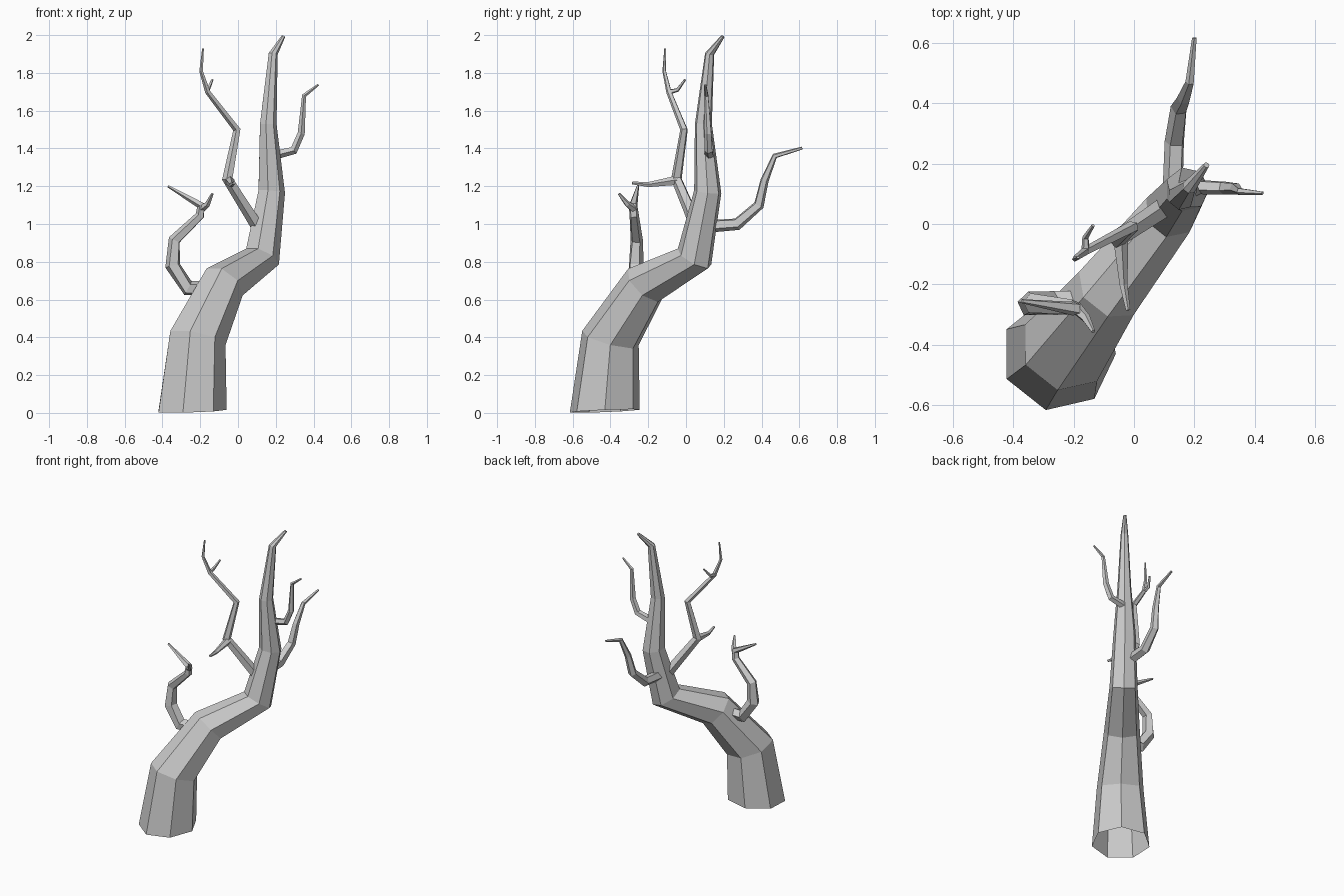
import bpy, bmesh
from math import sin, cos, radians, tau
from mathutils import Vector


def loft(name, rings, cap_start=True):
    """Skin a list of equal-sized vertex rings with flat quads."""
    bm = bmesh.new()
    loops = [[bm.verts.new(p) for p in ring] for ring in rings]
    n = len(loops[0])
    for a, b in zip(loops, loops[1:]):
        for i in range(n):
            j = (i + 1) % n
            bm.faces.new((a[i], a[j], b[j], b[i]))
    bm.faces.new(loops[-1])
    if cap_start:
        bm.faces.new(loops[0][::-1])
    bm.normal_update()
    mesh = bpy.data.meshes.new(name)
    bm.to_mesh(mesh)
    bm.free()
    obj = bpy.data.objects.new(name, mesh)
    bpy.context.collection.objects.link(obj)
    return obj


def ring(c, u, v, ra, rb, n):
    return [c + u * (ra * cos(tau * i / n)) + v * (rb * sin(tau * i / n)) for i in range(n)]


def branch(name, points, n=5):
    """Tapered tube through (x, y, z, radius) points, mitred at each bend."""
    pts = [Vector(p[:3]) for p in points]
    dirs = [(b - a).normalized() for a, b in zip(pts, pts[1:])]
    tans = [dirs[0]] + [(a + b).normalized() for a, b in zip(dirs, dirs[1:])] + [dirs[-1]]
    u = tans[0].orthogonal().normalized()
    rings = []
    for p, t, src in zip(pts, tans, points):
        u = (u - t * u.dot(t)).normalized()
        rings.append(ring(p, u, t.cross(u), src[3], src[3], n))
    return loft(name, rings)


# Trunk: seven-sided, leaning along one diagonal, open at the base
# x, y, z, radius along the lean, radius across it, ring tilt
AZ = radians(51.6)
trunk = [
    (-0.25, -0.43, 0.01, 0.19, 0.19, -3),
    (-0.22, -0.40, 0.39, 0.16, 0.155, 18),
    (-0.08, -0.215, 0.68, 0.125, 0.118, 48),
    (0.125, 0.045, 0.82, 0.105, 0.093, 32),
    (0.175, 0.115, 1.17, 0.074, 0.074, 8),
    (0.158, 0.092, 1.53, 0.046, 0.046, 0),
    (0.185, 0.125, 1.90, 0.025, 0.025, 15),
    (0.24, 0.195, 1.993, 0.01, 0.01, 35),
]
rings = []
for x, y, z, ra, rb, tilt in trunk:
    t = radians(tilt)
    u = Vector((cos(AZ) * cos(t), sin(AZ) * cos(t), -sin(t)))
    v = Vector((-sin(AZ), cos(AZ), 0))
    rings.append(ring(Vector((x, y, z)), u, v, ra, rb, 7))
loft("trunk", rings, cap_start=False)

# Low left branch with its forked end
branch("low_branch", [(-0.19, -0.26, 0.66, 0.04), (-0.265, -0.265, 0.66, 0.043),
                      (-0.345, -0.265, 0.78, 0.042), (-0.335, -0.262, 0.915, 0.034),
                      (-0.20, -0.275, 1.045, 0.026), (-0.195, -0.28, 1.10, 0.024),
                      (-0.37, -0.255, 1.20, 0.007)])
branch("low_branch_twig", [(-0.195, -0.275, 1.08, 0.022), (-0.16, -0.31, 1.105, 0.016),
                           (-0.135, -0.355, 1.16, 0.007)])

# Middle branch with two twigs
branch("middle_branch", [(0.11, 0.06, 0.98, 0.036), (-0.055, -0.05, 1.24, 0.03),
                         (-0.005, -0.01, 1.50, 0.021), (-0.16, -0.09, 1.70, 0.015),
                         (-0.195, -0.115, 1.81, 0.010), (-0.185, -0.11, 1.93, 0.005)])
branch("middle_twig_lower", [(-0.045, -0.05, 1.23, 0.026), (-0.035, -0.20, 1.208, 0.014),
                             (-0.02, -0.285, 1.217, 0.008)])
branch("middle_twig_upper", [(-0.16, -0.085, 1.70, 0.014), (-0.16, -0.045, 1.71, 0.011),
                             (-0.135, -0.005, 1.765, 0.006)])

# Right branch
branch("right_branch", [(0.17, 0.125, 1.36, 0.026), (0.295, 0.12, 1.39, 0.023),
                        (0.335, 0.118, 1.48, 0.02), (0.35, 0.108, 1.68, 0.012),
                        (0.425, 0.102, 1.737, 0.006)])

# Back branch
branch("back_branch", [(0.13, 0.13, 0.99, 0.035), (0.135, 0.27, 1.0, 0.034),
                       (0.15, 0.385, 1.10, 0.029), (0.165, 0.415, 1.23, 0.023),
                       (0.185, 0.47, 1.36, 0.015), (0.20, 0.615, 1.402, 0.008)])
